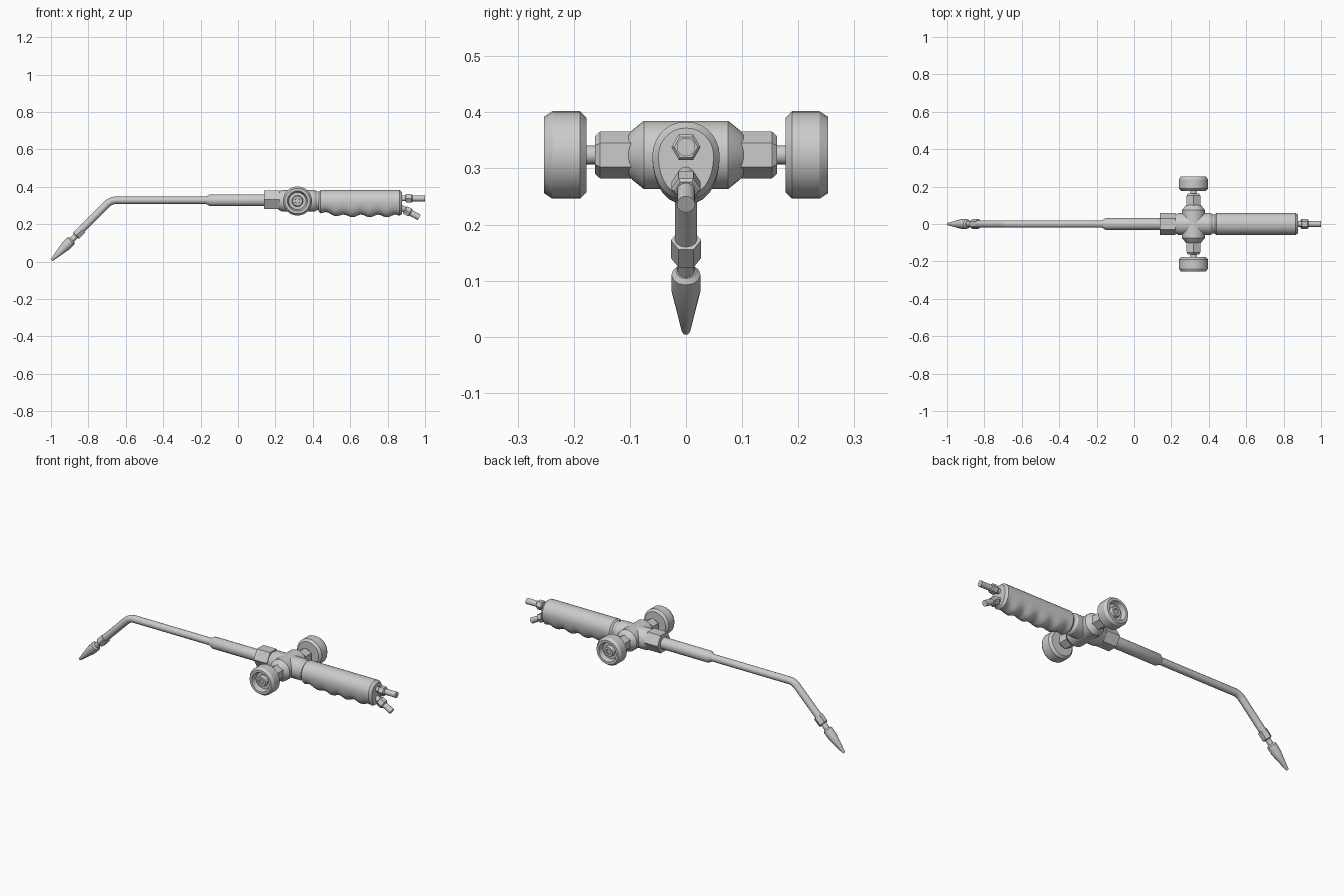
import bpy, bmesh, math
from mathutils import Vector

if "Cube" in bpy.data.objects:
    bpy.data.objects.remove(bpy.data.objects["Cube"])

metal = bpy.data.materials.new("grey metal")
metal.use_nodes = True
GREY = (0.6, 0.6, 0.6, 1)
metal.diffuse_color = GREY
metal.node_tree.nodes["Principled BSDF"].inputs["Base Color"].default_value = GREY


def finish(obj, angle=32):
    """Assign the material and smooth the soft edges."""
    obj.data.materials.append(metal)
    bpy.ops.object.select_all(action='DESELECT')
    obj.select_set(True)
    bpy.context.view_layer.objects.active = obj
    bpy.ops.object.shade_smooth_by_angle(angle=math.radians(angle))
    return obj


def loft(name, rings, angle=32):
    """Skin a list of equal rings of points and cap both ends."""
    bm = bmesh.new()
    loops = [[bm.verts.new(p) for p in ring] for ring in rings]
    n = len(loops[0])
    for a, b in zip(loops, loops[1:]):
        for i in range(n):
            j = (i + 1) % n
            bm.faces.new((a[i], a[j], b[j], b[i]))
    bm.faces.new(loops[0])
    bm.faces.new(loops[-1])
    bmesh.ops.recalc_face_normals(bm, faces=bm.faces)
    mesh = bpy.data.meshes.new(name)
    bm.to_mesh(mesh)
    bm.free()
    obj = bpy.data.objects.new(name, mesh)
    bpy.context.collection.objects.link(obj)
    return finish(obj, angle)


def lathe(name, origin, direction, profile, sides=24, phase=0.0, angle=32):
    """Turn (distance, radius) pairs around an axis."""
    origin = Vector(origin)
    q = Vector(direction).to_track_quat('Z', 'Y')
    rings = []
    for h, r in profile:
        ring = []
        for i in range(sides):
            t = 2 * math.pi * i / sides + phase
            ring.append(origin + q @ Vector((r * math.cos(t), r * math.sin(t), h)))
        rings.append(ring)
    return loft(name, rings, angle)


X = (1, 0, 0)
AXIS = 0.328

# Valve body, coupling nut and mixer tube
lathe("valve_body", (0, 0, 0.325), X,
      [(0.215, 0.046), (0.235, 0.058), (0.41, 0.058), (0.422, 0.050), (0.436, 0.050)], 32)
lathe("cross_body", (0.318, 0, 0.324), (0, 1, 0),
      [(-0.105, 0.034), (-0.096, 0.044), (-0.075, 0.061),
       (0.075, 0.061), (0.096, 0.044), (0.105, 0.034)], 32)
lathe("coupling_nut", (0, 0, 0.331), X, [(0.139, 0.058), (0.222, 0.058)], 6)
lathe("mixer_tube", (0, 0, AXIS), X,
      [(-0.172, 0.019), (-0.15, 0.032), (0.145, 0.032)])

# Bent neck pipe, with a short arc at the corner
R, BEND = 0.07, math.radians(45)
start = -0.68 + R * math.tan(BEND / 2)
path = [(-0.15, 0, AXIS)]
for k in range(6):
    t = BEND * k / 5
    path.append((start - R * math.sin(t), 0, AXIS - R * (1 - math.cos(t))))
path.append((-0.86, 0, AXIS - 0.18))
curve = bpy.data.curves.new("neck_pipe", 'CURVE')
curve.dimensions = '3D'
curve.bevel_depth = 0.02
curve.bevel_resolution = 4
curve.use_fill_caps = True
spline = curve.splines.new('POLY')
spline.points.add(len(path) - 1)
for p, co in zip(spline.points, path):
    p.co = (*co, 1)
pipe = bpy.data.objects.new("neck_pipe", curve)
bpy.context.collection.objects.link(pipe)
bpy.ops.object.select_all(action='DESELECT')
pipe.select_set(True)
bpy.context.view_layer.objects.active = pipe
bpy.ops.object.convert(target='MESH')
finish(bpy.context.view_layer.objects.active)

# Nozzle tip and its collar
TIP, UP = (-0.996, 0, 0.008), (1, 0, 1)
lathe("nozzle_tip", TIP, UP,
      [(0, 0.006), (0.005, 0.008), (0.105, 0.026), (0.145, 0.026), (0.153, 0.018)], 12)
lathe("nozzle_stem", TIP, UP, [(0.145, 0.015), (0.2, 0.015)], 16)
lathe("nozzle_collar", TIP, UP, [(0.182, 0.022), (0.187, 0.027), (0.232, 0.027)], 6)

# Valves: bonnet nut, spindle and dished hand wheel on each side
for side, word in ((1, "back"), (-1, "front")):
    centre, out = (0.318, 0, 0.324), (0, side, 0)
    lathe(word + "_bonnet_nut", centre, out,
          [(0.09, 0.042), (0.153, 0.042), (0.162, 0.034)], 6, math.pi / 6)
    lathe(word + "_spindle", centre, out, [(0.15, 0.017), (0.2, 0.017)], 16)
    lathe(word + "_hand_wheel", centre, out,
          [(0.177, 0.03), (0.177, 0.066), (0.189, 0.078), (0.238, 0.078), (0.253, 0.068),
           (0.253, 0.054), (0.226, 0.046), (0.226, 0.03), (0.245, 0.026), (0.245, 0.014),
           (0.238, 0.013)], 24)


# Handle: flat-topped grip with finger grooves along the underside
def grip_bottom(x):
    drop = 0.262 - 0.018 * min(1, max(0, (x - 0.44) / 0.12))
    return drop - 0.007 * math.cos(2 * math.pi * (x - 0.52) / 0.092)


stations = [(0.43, 0.8), (0.442, 1.0)]
stations += [(0.442 + 0.421 * k / 48, 1.0) for k in range(1, 49)]
stations += [(0.877, 0.82)]
rings = []
for x, s in stations:
    zc, low = 0.322, grip_bottom(x)
    ring = []
    for i in range(28):
        t = 2 * math.pi * i / 28
        c, v = math.cos(t), math.sin(t)
        power = 0.8 if v < 0 else 0.95
        y = 0.06 * math.copysign(abs(c) ** power, c)
        z = v * (0.061 if v > 0 else zc - low)
        ring.append((x, y * s, zc + z * s))
    rings.append(ring)
loft("handle", rings, 35)

# Hose connectors on the handle end
for name, origin, direction, length in (
        ("upper", (0.865, 0, 0.338), X, 0.135),
        ("lower", (0.865, 0, 0.292), (0.88, 0, -0.475), 0.118)):
    lathe(name + "_hose_tail", origin, direction, [(0, 0.015), (length, 0.0165)], 16)
    lathe(name + "_hose_nut", origin, direction,
          [(0.03, 0.022), (0.034, 0.026), (0.062, 0.026), (0.067, 0.021)], 6)
